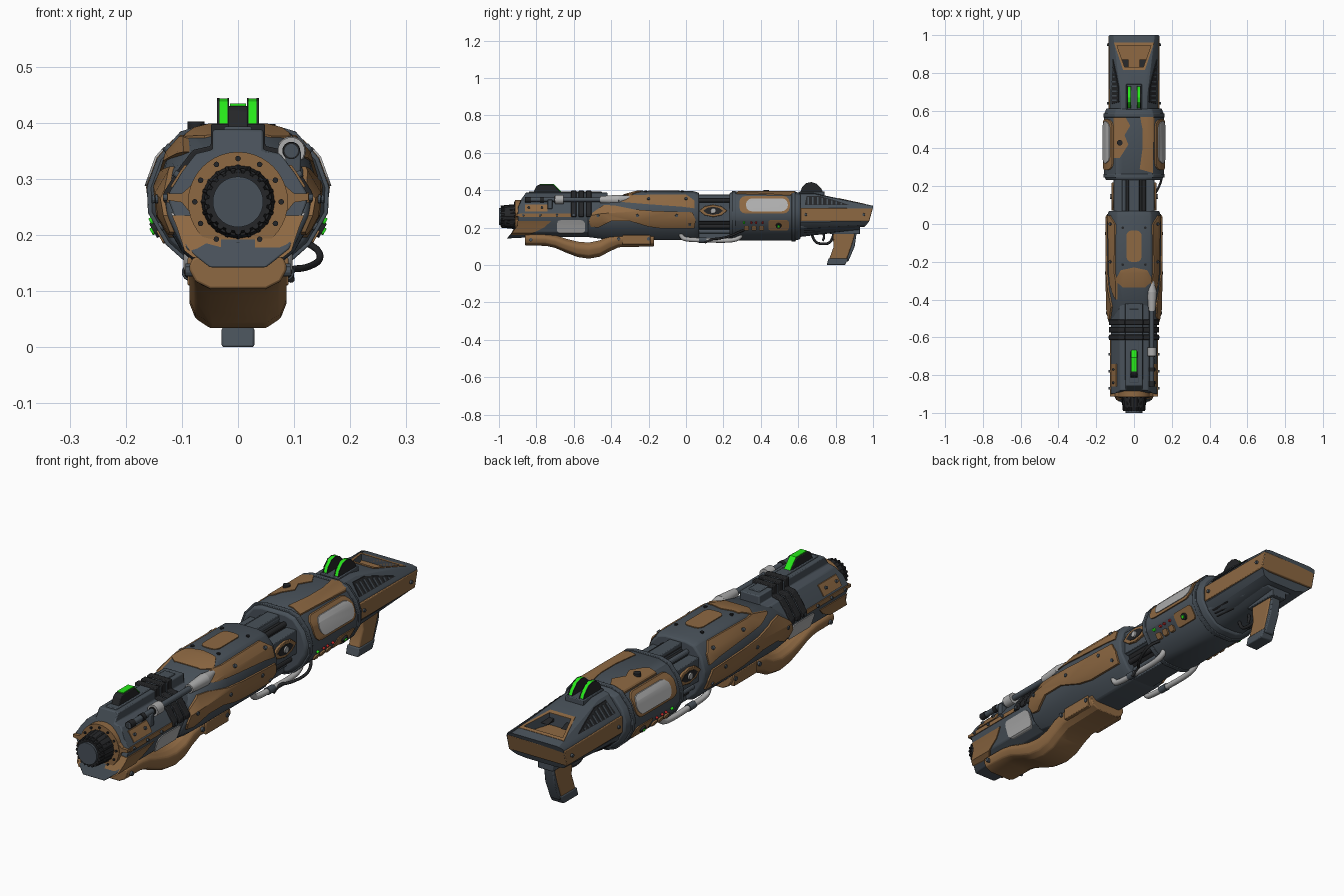
import bpy, bmesh, math
from mathutils import Vector
from mathutils.bvhtree import BVHTree

if "Cube" in bpy.data.objects:
    bpy.data.objects.remove(bpy.data.objects["Cube"])

def mat(name, c):
    m = bpy.data.materials.new(name)
    m.diffuse_color = (*c, 1)
    m.use_nodes = True
    m.node_tree.nodes["Principled BSDF"].inputs["Base Color"].default_value = m.diffuse_color
    return m
SLATE, TAN = mat("slate", (.065, .082, .1)), mat("tan", (.27, .14, .055))
DARK, LIGHT = mat("dark", (.018, .019, .021)), mat("light", (.42, .42, .42))
GREEN, RED = mat("green", (.02, .8, .01)), mat("red", (.5, .02, .02))

def make(name, bm, m, bevel=0):
    bmesh.ops.recalc_face_normals(bm, faces=bm.faces)
    me = bpy.data.meshes.new(name)
    bm.to_mesh(me); bm.free()
    me.materials.append(m)
    ob = bpy.data.objects.new(name, me)
    bpy.context.collection.objects.link(ob)
    if bevel:
        b = ob.modifiers.new("bevel", "BEVEL")
        b.width, b.segments, b.limit_method = bevel, 2, "ANGLE"
    return ob

def skin(name, rings, m, bevel=0):
    bm = bmesh.new()
    vs = [[bm.verts.new(p) for p in r] for r in rings]
    n = len(vs[0])
    for a, b in zip(vs, vs[1:]):
        for i in range(n):
            bm.faces.new((a[i], a[(i+1) % n], b[(i+1) % n], b[i]))
    bm.faces.new(vs[0]); bm.faces.new(vs[-1])
    return make(name, bm, m, bevel)

def loft(name, secs, m, bevel=.004):
    """secs: (y, half profile top to bottom); points (x, z[, y shift])"""
    rings = []
    for y, half in secs:
        h = [(p[0], y + (p[2] if len(p) > 2 else 0), p[1]) for p in half]
        rings.append(h + [(-p[0], p[1], p[2]) for p in reversed(h)])
    return skin(name, rings, m, bevel)

def grow(secs, d):
    k = 1 + d / .14
    return [(y, [(p[0]*k, .265 + (p[1]-.265)*k, *p[2:]) for p in h]) for y, h in secs]

def prism(name, poly, a, b, m, axis="x", bevel=0):
    f = {"x": lambda p, t: (t, p[0], p[1]), "z": lambda p, t: (p[0], p[1], t),
         "y": lambda p, t: (p[0], t, p[1])}[axis]
    return skin(name, [[f(p, t) for p in poly] for t in (a, b)], m, bevel)

def box(name, x, y, z, m, bevel=.003):
    return prism(name, [(y[0], z[0]), (y[1], z[0]), (y[1], z[1]), (y[0], z[1])], x[0], x[1], m, "x", bevel)

def rod(name, p, q, r, m, r2=None, n=24):
    p, q = Vector(p), Vector(q)
    u = (q-p).orthogonal().normalized()
    v = (q-p).normalized().cross(u)
    ring = lambda c, s: [c + s*(u*math.cos(2*math.pi*i/n) + v*math.sin(2*math.pi*i/n)) for i in range(n)]
    return skin(name, [ring(p, r), ring(q, r if r2 is None else r2)], m)

def pipe(name, pts, r, m):
    cu = bpy.data.curves.new(name, "CURVE")
    cu.dimensions, cu.bevel_depth, cu.bevel_resolution, cu.use_fill_caps = "3D", r, 4, True
    s = cu.splines.new("NURBS")
    s.points.add(len(pts)-1)
    for sp, p in zip(s.points, pts):
        sp.co = (*p, 1)
    s.use_endpoint_u, s.order_u = True, 3
    cu.materials.append(m)
    bpy.context.collection.objects.link(bpy.data.objects.new(name, cu))

def boolean(ob, cutter, op):
    md = ob.modifiers.new("bool", "BOOLEAN")
    md.operation, md.object, md.solver = op, cutter, "EXACT"
    m = ob.data.materials[0]
    me = bpy.data.meshes.new_from_object(ob.evaluated_get(bpy.context.evaluated_depsgraph_get()))
    ob.modifiers.clear(); ob.data = me
    me.materials.clear(); me.materials.append(m)
    bpy.data.objects.remove(cutter)
    return ob

def panel(name, poly, secs, m, d=.005, axis="x", sides=(1, -1)):
    """raised plate: outline projected onto a lofted body"""
    for s in sides:
        ob = loft(name, grow(secs, d), m, 0)
        cut = prism("cutter", poly, .03*s, .3*s, m) if axis == "x" else prism("cutter", poly, .28, .5, m, "z")
        boolean(ob, cut, "INTERSECT")
        if axis == "z": break

def rounded(a, b, c, d, r):
    out = []
    for cx, cy, t in ((b-r, d-r, 0), (a+r, d-r, 90), (a+r, c+r, 180), (b-r, c+r, 270)):
        out += [(cx + r*math.cos(math.radians(t+k)), cy + r*math.sin(math.radians(t+k))) for k in (0, 30, 60, 90)]
    return out

def studs(name, secs, spots, r, m, h=.009):
    ob = loft("probe", secs, m, 0)
    bm = bmesh.new(); bm.from_mesh(ob.data)
    tree = BVHTree.FromBMesh(bm)
    bm.free(); bpy.data.objects.remove(ob)
    for y, z in spots:
        for s in (1, -1):
            p, n, *_ = tree.ray_cast(Vector((s, y, z)), Vector((-s, 0, 0)))
            if p: rod(name, p - n*.004, p + n*h, r, m, r*.85, 12)

# front barrel housing with sloped nose
H = [(.045, .388), (.045, .352), (.075, .345), (.1, .312), (.123, .275), (.123, .258), (.105, .215), (.092, .175), (.05, .142)]
nose = [(x, z, .045 if z > .38 else .02 if z > .33 else -max(0, .21-z)*.85) for x, z in H]
barrel = [(-.9, nose), (-.8, H[:-1] + [(.05, .15)]), (-.42, H[:-1] + [(.05, .15)])]
loft("barrel_housing", barrel, SLATE)
panel("barrel_lower_plate", [(-.925, .235), (-.72, .235), (-.76, .2), (-.84, .16), (-.955, .16)], barrel, TAN)
panel("barrel_strip", [(-.89, .258), (-.6, .258), (-.6, .276), (-.89, .276)], barrel, TAN, .004)
panel("barrel_box", [(-.86, .285), (-.74, .285), (-.74, .325), (-.86, .325)], barrel, TAN)
panel("barrel_window", rounded(-.69, -.54, .168, .24, .02), barrel, LIGHT, .005)
studs("barrel_bolt", barrel, [(-.87+.09*i, .267) for i in range(4)] + [(-.84, .305), (-.77, .305)], .007, SLATE, .011)
for y in (-.6, -.56, -.52):
    g = grow([(0, H[:6])], .011)[0][1]
    loft("barrel_band", [(y-.014, g), (y+.014, g)], DARK, .003)

# muzzle
C = .259
rod("muzzle_plate", (0, -.915, C), (0, -.88, C), .089, TAN, n=40)
for s in (1, -1):
    prism("muzzle_plate_wing", [(s*.07, .30), (s*.1, .274), (s*.126, .274), (s*.126, .262), (s*.1, .258), (s*.07, .22)], -.912, -.88, TAN, "y")
rod("muzzle_collar", (0, -.97, C), (0, -.9, C), .06, DARK, .066, 40)
rod("muzzle_core", (0, -1, C), (0, -.9, C), .045, SLATE, n=40)
rod("muzzle_lip", (0, -.99, C), (0, -.96, C), .052, DARK, .058, 40)
for i in range(20):
    a = i*math.pi/10
    c, s = math.cos(a), math.sin(a)
    rod("muzzle_rib", (.053*c, -.99, C+.053*s), (.061*c, -.91, C+.061*s), .006, DARK, n=8)
for i in range(12):
    a = i*math.pi/6
    x, z = .077*math.cos(a), C + .077*math.sin(a)
    rod("muzzle_bolt", (x, -.92, z), (x, -.9, z), .005, DARK, n=10)

# front sight and side scope tube
prism("front_sight", [(-.82, .38), (-.8, .422), (-.785, .43), (-.71, .43), (-.66, .38)], -.018, .018, DARK, bevel=.003)
prism("front_sight_glow", [(-.78, .4), (-.78, .434), (-.708, .434), (-.665, .39)], -.014, .014, GREEN)
box("sight_rail", (-.025, .025), (-.84, -.45), (.37, .393), SLATE)
X, Z = .095, .35
rod("side_tube", (X, -.86, Z), (X, -.42, Z), .012, SLATE)
rod("side_tube_collar", (X, -.7, Z), (X, -.655, Z), .024, LIGHT)
rod("side_tube_bore", (X, -.705, Z), (X, -.69, Z), .016, DARK)
rod("side_tube_tip", (X, -.86, Z), (X, -.83, Z), .015, DARK)
rod("side_tube_ring", (X, -.78, Z), (X, -.76, Z), .015, DARK)
rod("side_tube_cone", (X, -.46, Z), (X, -.36, Z), .018, LIGHT, .026)
rod("side_tube_tail", (X, -.36, Z), (X, -.29, Z+.01), .026, LIGHT, .008)
box("side_tube_bracket", (.085, .112), (-.74, -.715), (.3, .35), SLATE)

# central body
B = [(.05, .395), (.09, .385), (.125, .345), (.143, .285), (.138, .235), (.1, .17), (.06, .135)]
body = [(-.525, [(.04, .30), (.07, .295), (.1, .285), (.128, .262), (.125, .235), (.1, .18), (.06, .15)]),
        (-.45, [(.05, .345), (.08, .34), (.113, .32), (.14, .275), (.136, .235), (.1, .17), (.06, .14)]),
        (-.26, B), (.04, B), (.07, [(x*.93, .265+(z-.265)*.93) for x, z in B])]
loft("central_body", body, SLATE, .006)
panel("body_upper_plate", [(-.4, .348), (-.3, .375), (0, .378), (.045, .345), (.045, .303), (-.02, .312), (-.2, .325), (-.32, .335)], body, TAN)
panel("body_lower_plate", [(-.52, .235), (-.5, .28), (-.44, .322), (-.38, .318), (-.28, .298), (-.18, .29), (.035, .282), (.052, .24), (.045, .195),
      (-.13, .195), (-.2, .205), (-.3, .235), (-.4, .235), (-.47, .2), (-.51, .205)], body, TAN, .008)
panel("body_top_plate", rounded(-.04, .04, -.2, -.035, .025), body, TAN, .004, "z")
panel("body_front_plate", [(-.1, -.3), (-.07, -.245), (0, -.23), (.07, -.245), (.1, -.3), (.06, -.335), (-.06, -.335)], body, TAN, .004, "z")
studs("body_bolt", body, [(-.47, .265), (-.26, .265), (-.05, .265), (.02, .22), (-.2, .35), (0, .35)], .009, SLATE, .012)
for y in (-.215, -.02):
    for x in (-.06, .06):
        rod("body_top_bolt", (x, y, .385), (x, y, .398), .007, DARK, n=10)

# neck between body and receiver
rod("neck_core", (0, .04, .262), (0, .26, .262), .092, DARK, n=32)
for i in range(16):
    a = (i+.5)*math.pi/8
    x, z = .094*math.cos(a), .262 + .1*math.sin(a)
    rod("neck_rod", (x, .04, z), (x, .26, z), .011, SLATE if i % 2 else DARK, n=12)
box("neck_top_rail", (-.028, .028), (.02, .26), (.34, .377), SLATE)
box("neck_bottom_rail", (-.05, .05), (.02, .26), (.14, .2), SLATE)
eye = [(.07, .29), (.1, .314), (.145, .323), (.19, .314), (.22, .29), (.19, .266), (.145, .257), (.1, .266)]
for s in (1, -1):
    box("neck_side_block", (s*.06, s*.108), (.05, .24), (.235, .335), SLATE)
    prism("neck_eye_plate", eye, s*.1, s*.118, TAN, bevel=.002)
    prism("neck_eye_inset", [(.145+(y-.145)*.7, .29+(z-.29)*.65) for y, z in eye], s*.1, s*.12, DARK)
    rod("neck_eye_lens", (s*.1, .145, .29), (s*.126, .145, .29), .017, LIGHT, .013)

# rear receiver
R = [(.06, .393), (.1, .381), (.14, .335), (.158, .285), (.156, .24), (.125, .185), (.08, .145), (.04, .13)]
small = [(x*.93, .265+(z-.265)*.93) for x, z in R]
recv = [(.232, small), (.25, R), (.58, R), (.612, small)]
loft("receiver", recv, SLATE, .005)
for y in (.255, .575):
    g = grow([(0, R)], .004)[0][1]
    loft("receiver_band", [(y-.01, g), (y+.01, g)], SLATE, .002)
panel("window_frame", rounded(.285, .555, .275, .37, .035), recv, TAN, .005)
panel("window", rounded(.32, .545, .287, .357, .033), recv, LIGHT, .008)
panel("top_patch_left", [(-.108, .35), (-.108, .565), (-.045, .565), (-.02, .52), (-.05, .47), (-.03, .42), (-.075, .35)], recv, TAN, .004, "z")
panel("top_patch_right", [(.03, .29), (.1, .27), (.108, .56), (.09, .585), (.03, .58), (.045, .5), (.045, .4)], recv, TAN, .004, "z")
rod("top_knob", (-.075, .43, .38), (-.075, .43, .402), .015, DARK)
panel("control_plate", rounded(.44, .55, .185, .24, .012), recv, TAN, .004)
for y in (.31, .35, .39):
    panel("control_button", rounded(y, y+.028, .185, .208, .006), recv, TAN, .007)
studs("red_light", recv, [(.35, .228), (.375, .228), (.41, .228)], .006, RED)
studs("green_light", recv, [(.31, .228)], .007, GREEN)
studs("control_dial", recv, [(.495, .213)], .017, DARK, .012)
studs("dial_light", recv, [(.495, .213)], .008, GREEN, .016)

# stock with cut-out, vents and wrap band
S = [(.055, .385), (.07, .38), (.124, .312), (.13, .3), (.13, .23), (.11, .2), (.07, .175)]
E = [(.1, .317), (.11, .316), (.13, .311), (.132, .3, -.002), (.13, .235, -.02), (.11, .215, -.035), (.07, .205, -.045)]
stock = [(.59, S), (.68, S), (1, E)]
ob = loft("stock", stock, SLATE, 0)
hole = [(-.09, .945), (.09, .945), (.05, .832), (-.05, .832)]
boolean(ob, prism("cutter", hole, .293, .5, DARK, "z"), "DIFFERENCE")
panel("stock_opening_frame", [(-.106, .96), (.106, .96), (.058, .815), (-.058, .815)], stock, TAN, .003, "z")
boolean(bpy.context.collection.objects["stock_opening_frame"], prism("cutter", hole, .2, .5, DARK, "z"), "DIFFERENCE")
prism("stock_opening_floor", hole, .285, .298, DARK, "z")
loft("stock_band", [(.612, [(.135, .305), (.135, .235)]), (.998, [(.135, .303), (.135, .235, -.018)])], TAN, .003)
panel("stock_vent", [(.635, .322), (.645, .37), (.72, .368), (.8, .345), (.87, .322)], stock, DARK, .003)
for i in range(8):
    y = .65 + .025*i
    t = min(.364, .364 - (y-.71)*.28)
    panel("vent_slat", [(y, .325), (y+.008, .325), (y+.008, t), (y, t)], stock, SLATE, .006)
studs("stock_bolt", stock, [(.64, .27), (.95, .27)], .008, SLATE, .012)
under = [(.59, [(.125, .245), (.118, .2), (.07, .155), (.03, .148)]), (.8, [(.1, .24), (.09, .2), (.05, .178), (.02, .173)]),
         (.93, [(.07, .24), (.06, .2), (.04, .19), (.02, .188)])]
loft("stock_underside", under, SLATE)
for z in (.172, .182, .192):
    panel("underside_slot", [(.63, z), (.72, z+.004), (.72, z+.008), (.63, z+.004)], under, DARK, .003)

# rear sight
arc = [(.61, .38), (.622, .415), (.645, .438), (.67, .443), (.695, .435), (.72, .41), (.735, .38)]
for s in (1, -1):
    prism("rear_sight_glow", arc, s*.019, s*.033, GREEN)
    for a, b in ((.016, .019), (.033, .037)):
        prism("rear_sight_cheek", [(.672+(y-.672)*1.04, .38+(z-.38)*1.01) for y, z in arc], s*a, s*b, DARK)
box("rear_sight_base", (-.042, .042), (.605, .74), (.37, .393), SLATE)

# grip and trigger
prism("grip", [(.79, .19), (.905, .19), (.9, .15), (.885, .1), (.86, .03), (.765, .03), (.79, .1), (.785, .15)], -.026, .026, TAN, bevel=.006)
prism("grip_back", [(.88, .17), (.912, .17), (.902, .1), (.868, .02), (.845, .02), (.872, .1)], -.022, .022, SLATE, bevel=.004)
prism("grip_foot", [(.752, 0), (.85, 0), (.868, .035), (.762, .035)], -.029, .029, SLATE, bevel=.004)
box("grip_mount", (-.035, .035), (.77, .93), (.165, .2), SLATE)
pipe("trigger_guard", [(0, .67, .18), (0, .68, .125), (0, .73, .11), (0, .78, .12), (0, .79, .17)], .007, DARK)
pipe("trigger", [(0, .73, .18), (0, .745, .15), (0, .73, .13)], .006, DARK)

# swooping foregrip
path = [(-.86, .17, .104), (-.75, .168, .103), (-.7, .16, .092), (-.64, .14, .066), (-.58, .125, .043), (-.52, .12, .034),
        (-.46, .132, .045), (-.41, .16, .072), (-.36, .168, .095), (-.17, .168, .1)]
def foregrip_half(t, b):
    h = t - b
    return [(.06, t), (.082, t-.2*h), (.086, t-.35*h), (.086, t-.5*h), (.076, b+.2*h), (.05, b)]
loft("foregrip", [(y, foregrip_half(t, b)) for y, t, b in path], TAN, .004)
box("foregrip_tail_plate", (-.09, .09), (-.34, -.19), (.11, .16), TAN)
for s in (1, -1):
    for y, z in ((-.83, .135), (-.36, .14), (-.2, .14)):
        rod("foregrip_bolt", (s*.08, y, z), (s*.094, y, z), .009, SLATE, n=12)
    # pipes linking body and receiver
    pipe("coolant_pipe", [(s*.085, y, z) for y, z in ((-.03, .19), (-.03, .145), (.02, .135), (.1, .133), (.2, .13), (.27, .135), (.3, .16), (.3, .19))], .012, LIGHT)
    rod("pipe_collar", (s*.085, .07, .134), (s*.085, .11, .133), .015, SLATE)
pipe("loose_cable", [(.11, .32, .19), (.14, .29, .18), (.15, .24, .155), (.12, .17, .14), (.09, .14, .14), (.095, .1, .12)], .006, DARK)

bpy.ops.object.select_all(action="DESELECT")
for o in bpy.context.collection.objects:
    if o.type == "MESH":
        o.select_set(True)
        bpy.context.view_layer.objects.active = o
bpy.ops.object.shade_smooth_by_angle(angle=math.radians(28))
